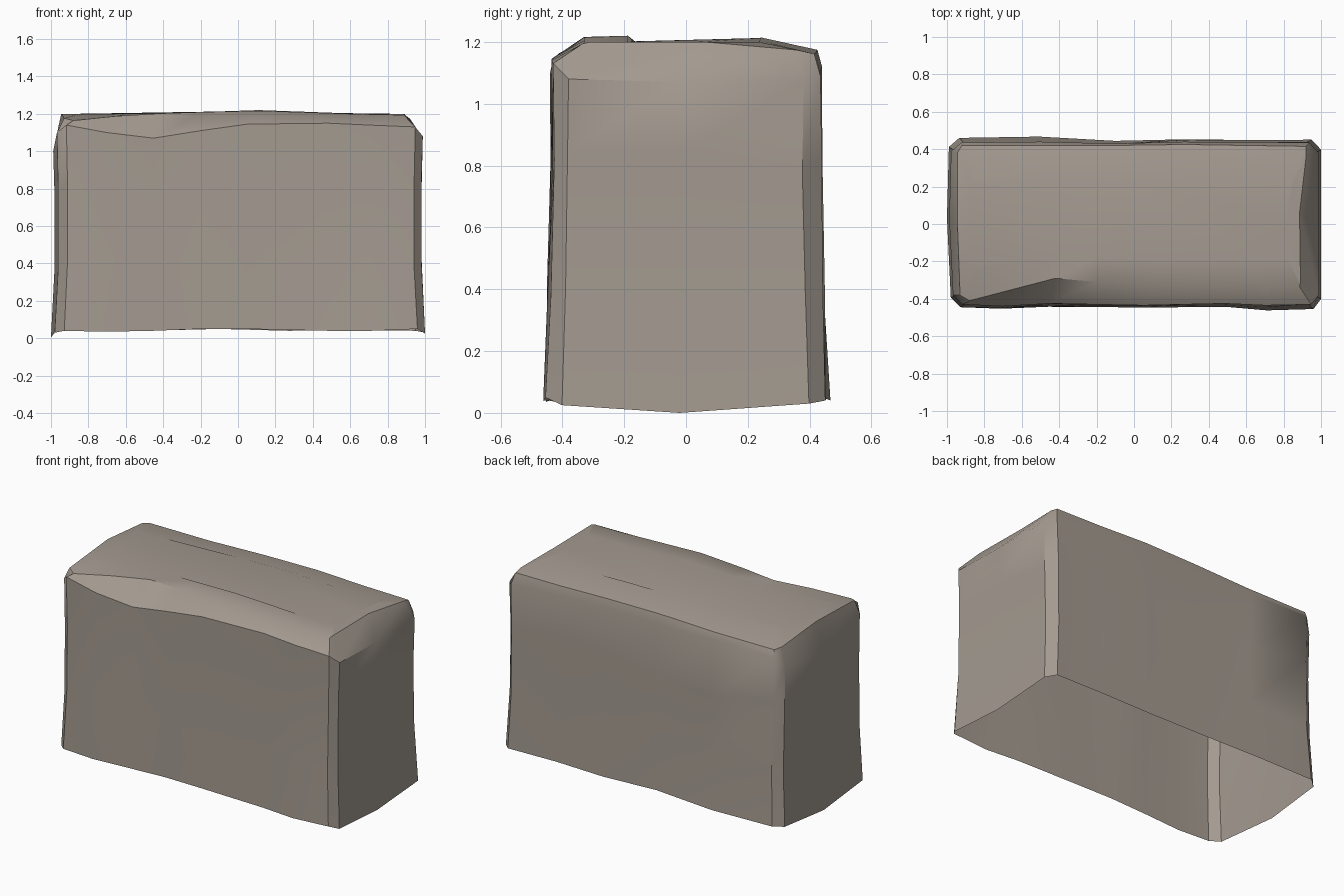
import bpy, bmesh, math, random

if "Cube" in bpy.data.objects:
    bpy.data.objects.remove(bpy.data.objects["Cube"])

random.seed(4)

stone = bpy.data.materials.new("warm grey stone")
stone.diffuse_color = (0.37, 0.325, 0.28, 1)
stone.use_nodes = True
stone.node_tree.nodes["Principled BSDF"].inputs["Base Color"].default_value = stone.diffuse_color

# Columns round the block: x, y, base z, shoulder z, top rim x, top rim y
front = [(-.915, -.43, .04, 1.14, -.88, -.41), (-.70, -.44, .035, 1.10, -.65, -.35),
         (-.45, -.425, .04, 1.07, -.42, -.29), (-.20, -.43, .05, 1.11, -.20, -.31),
         (.05, -.435, .05, 1.145, .12, -.33), (.48, -.425, .04, 1.15, .45, -.33),
         (.70, -.435, .04, 1.14, .70, -.33), (.945, -.43, .05, 1.13, .885, -.335)]
right = [(.985, -.38, .025, 1.08, .89, -.31), (.985, -.02, 0, 1.07, .885, .06),
         (.985, .38, .03, 1.07, .92, .36)]
back = [(.935, .435, .04, 1.09, .92, .415), (.60, .435, .045, 1.11, .60, .42),
        (.27, .44, .04, 1.12, .27, .425), (-.10, .43, .05, 1.11, -.10, .42),
        (-.50, .44, .04, 1.12, -.50, .42), (-.92, .435, .045, 1.12, -.92, .42)]
left = [(-.975, .39, .04, 1.05, -.945, .38), (-.985, .03, .005, 1.0, -.945, .03),
        (-.965, -.38, .03, 1.10, -.93, -.38)]
columns = front + right + back + left


def top_z(x, y):
    # gentle crown that falls off at the back and the front left
    return (1.2 + .02 * max(0, 1 - abs(x - .12) / .6)
            - .22 * max(0, y - .24) - .4 * max(0, -.32 - y))


def jitter(a):
    return random.uniform(-a, a)


bm = bmesh.new()


def ring(points):
    return [bm.verts.new(p) for p in points]


# Flared ragged base, two wall courses, shoulder, top rim, inner crown
rings = [
    ring((x * 1.0152, y * (1.045 + jitter(.02)), zb) for x, y, zb, zs, tx, ty in columns),
    ring((x * .996, y * (1.015 + jitter(.012)), .40 + jitter(.05))
         for x, y, zb, zs, tx, ty in columns),
    ring((x * .996, y * (1.0 + jitter(.01)), .80 + jitter(.05))
         for x, y, zb, zs, tx, ty in columns),
    ring((x * 1.003, y, zs) for x, y, zb, zs, tx, ty in columns),
    ring((tx, ty, top_z(tx, ty)) for x, y, zb, zs, tx, ty in columns),
    ring((tx * .92, ty * .57, top_z(tx, ty * .57)) for x, y, zb, zs, tx, ty in columns),
]
n = len(columns)
for low, high in zip(rings, rings[1:]):
    for i in range(n):
        j = (i + 1) % n
        bm.faces.new((low[i], low[j], high[j], high[i]))

# Top cap (the underside stays open)
bm.faces.new(rings[-1])

mesh = bpy.data.meshes.new("stone_block")
bm.to_mesh(mesh)
bm.free()
mesh.materials.append(stone)
block = bpy.data.objects.new("stone_block", mesh)
bpy.context.collection.objects.link(block)
bpy.context.view_layer.objects.active = block
block.select_set(True)
bpy.ops.object.shade_smooth_by_angle(angle=math.radians(38))
